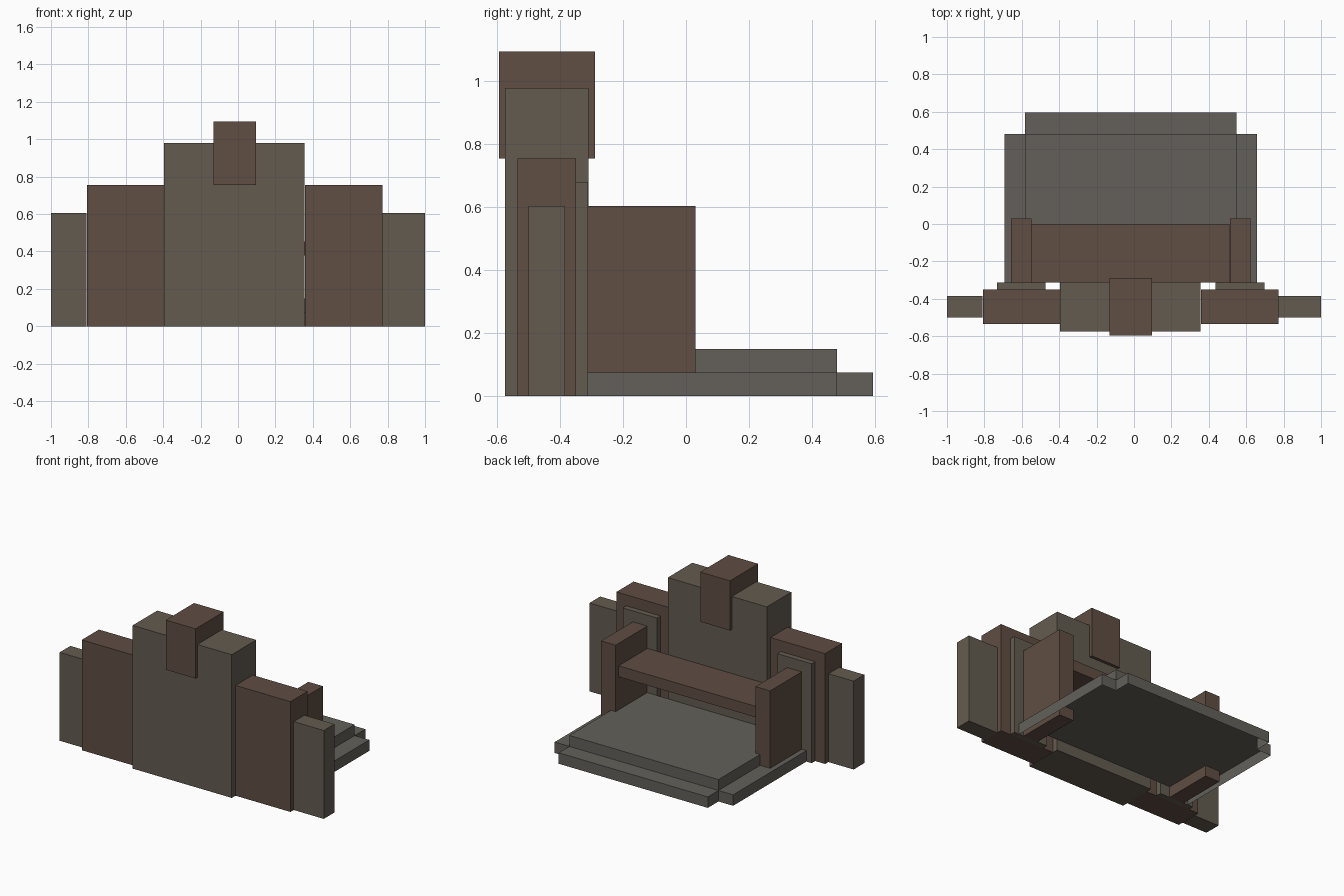
import bpy, bmesh

if "Cube" in bpy.data.objects:
    bpy.data.objects.remove(bpy.data.objects["Cube"])

CX = -0.018  # symmetry line of the throne


def material(name, rgb):
    m = bpy.data.materials.new(name)
    m.diffuse_color = (*rgb, 1)
    m.use_nodes = True
    m.node_tree.nodes["Principled BSDF"].inputs["Base Color"].default_value = m.diffuse_color
    return m


STONE = material("warm_stone", (0.125, 0.105, 0.08))
BROWN = material("brown_stone", (0.115, 0.075, 0.056))
FLOOR = material("floor_stone", (0.125, 0.118, 0.1))


def finish(bm, name, mat):
    me = bpy.data.meshes.new(name)
    bm.to_mesh(me)
    bm.free()
    me.materials.append(mat)
    ob = bpy.data.objects.new(name, me)
    bpy.context.collection.objects.link(ob)
    return ob


def box(name, x, y, z, mat):
    bm = bmesh.new()
    bmesh.ops.create_cube(bm, size=1)
    for v in bm.verts:
        v.co = [a[0] if c < 0 else a[1] for a, c in zip((x, y, z), v.co)]
    return finish(bm, name, mat)


def pair(name, x, y, z, mat):
    """Two boxes mirrored about the symmetry line; x is the distance from it."""
    for side, s in (("left", -1), ("right", 1)):
        box(f"{name}_{side}", sorted((CX + s * x[0], CX + s * x[1])), y, z, mat)


# Stepped back wall
box("centre_wall", (-0.395, 0.355), (-0.575, -0.31), (0, 0.98), STONE)
box("crest_block", (-0.13, 0.095), (-0.595, -0.29), (0.755, 1.095), BROWN)
pair("inner_wall", (0.375, 0.79), (-0.535, -0.35), (0, 0.755), BROWN)
box("outer_wall_left", (-1, -0.81), (-0.5, -0.385), (0, 0.605), STONE)
box("outer_wall_right", (0.77, 1), (-0.5, -0.385), (0, 0.605), STONE)
pair("wall_panel", (0.455, 0.715), (-0.35, -0.312), (0, 0.68), STONE)

# Arms and the seat slab between them
pair("arm", (0.53, 0.64), (-0.312, 0.03), (0, 0.605), BROWN)
box("seat", (-0.55, 0.51), (-0.312, 0), (0.378, 0.453), BROWN)

# Platform: upper slab on a lower step that is hollow underneath
box("upper_floor", (-0.582, 0.547), (-0.312, 0.48), (0.075, 0.15), FLOOR)
outline = [(-0.693, -0.312), (-0.693, 0.48), (-0.582, 0.48), (-0.582, 0.595),
           (0.547, 0.595), (0.547, 0.48), (0.658, 0.48), (0.658, -0.312)]
bm = bmesh.new()
low = [bm.verts.new((x, y, 0)) for x, y in outline]
top = [bm.verts.new((x, y, 0.075)) for x, y in outline]
for i in range(len(outline) - 1):
    bm.faces.new((low[i], low[i + 1], top[i + 1], top[i]))
# Treads around the upper slab
bm.faces.new(top[::-1])
bmesh.ops.recalc_face_normals(bm, faces=bm.faces)
if bm.faces[:][-1].normal.z < 0:
    bmesh.ops.reverse_faces(bm, faces=bm.faces)
finish(bm, "lower_step", FLOOR)
